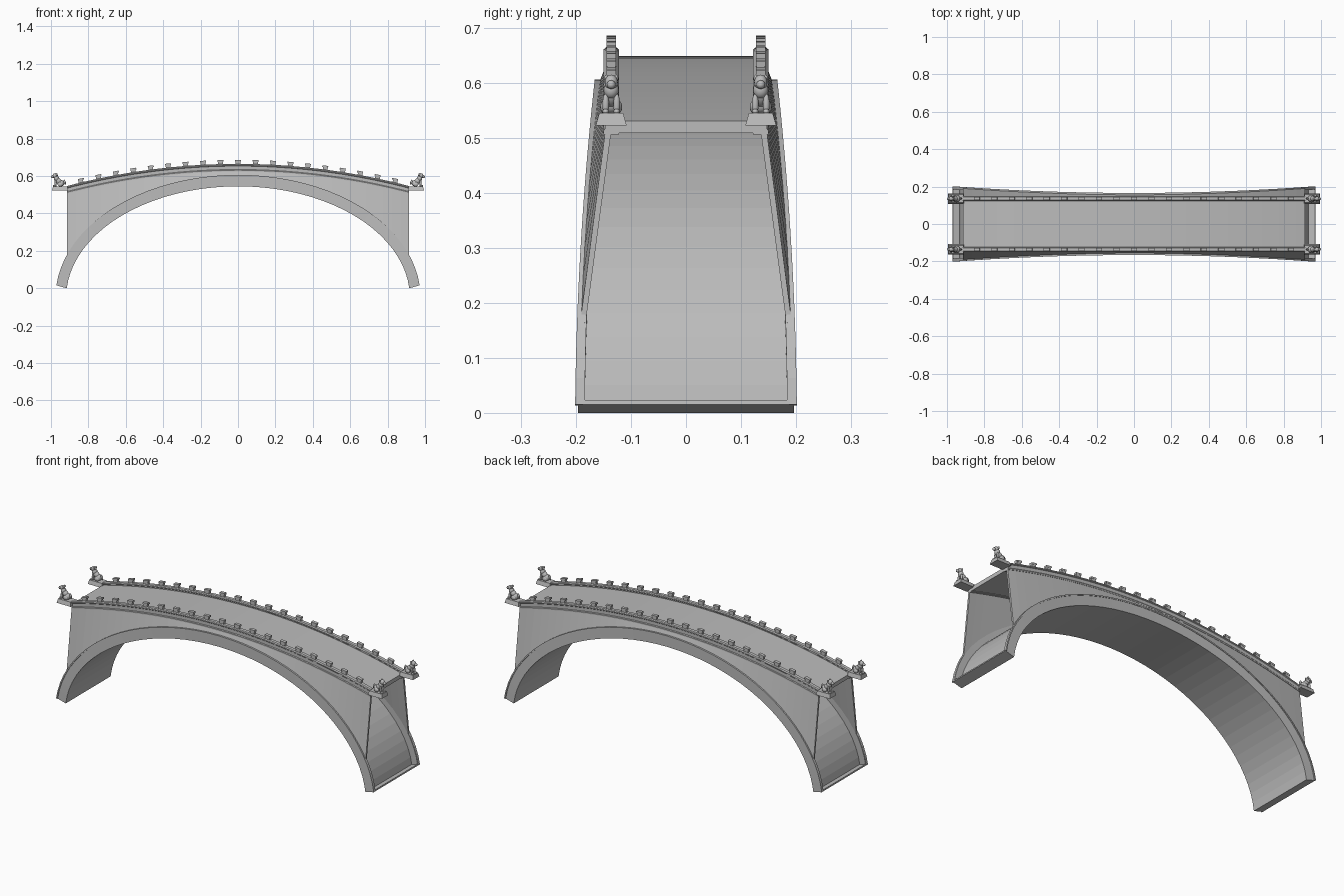
import bpy, bmesh, math
from mathutils import Matrix, Vector

cube = bpy.data.objects.get("Cube")
if cube:
    bpy.data.objects.remove(cube, do_unlink=True)

stone = bpy.data.materials.new("grey stone")
stone.use_nodes = True
stone.diffuse_color = (0.5, 0.5, 0.5, 1)
bsdf = stone.node_tree.nodes["Principled BSDF"]
bsdf.inputs["Base Color"].default_value = (0.5, 0.5, 0.5, 1)
bsdf.inputs["Roughness"].default_value = 0.8

SPAN = 0.914      # half length of deck
RAIL_Y = 0.136    # centre line of each parapet
N = 40


def finish(name, bm, smooth=False):
    bmesh.ops.recalc_face_normals(bm, faces=bm.faces)
    mesh = bpy.data.meshes.new(name)
    bm.to_mesh(mesh)
    bm.free()
    mesh.materials.append(stone)
    obj = bpy.data.objects.new(name, mesh)
    bpy.context.collection.objects.link(obj)
    if smooth:
        for p in mesh.polygons:
            p.use_smooth = True
    return obj


def loft(name, sections):
    """Skin a row of closed cross-sections and cap both ends."""
    bm = bmesh.new()
    rings = [[bm.verts.new(p) for p in s] for s in sections]
    n = len(rings[0])
    for a, b in zip(rings, rings[1:]):
        for i in range(n):
            j = (i + 1) % n
            bm.faces.new((a[i], a[j], b[j], b[i]))
    bm.faces.new(rings[0])
    bm.faces.new(rings[-1])
    return finish(name, bm)


def half_width(x):
    return 0.166 + 0.036 * (x / 0.97) ** 2


def deck_z(x):
    return 0.627 - 0.118 * (x / SPAN) ** 2


def extrados_z(x):
    return -0.05 + 0.655 * math.sqrt(1 - (x / 0.975) ** 2)


def arch_point(f, k):
    """Point at fraction f along the arch; k runs from intrados to extrados."""
    def ellipse(a, b, t0):
        t = t0 + f * (math.pi - 2 * t0)
        return Vector((a * math.cos(t), -0.05 + b * math.sin(t)))
    return ellipse(0.919, 0.595, 0.084).lerp(ellipse(0.975, 0.655, 0.1), k)


def arch_strip(name, f0, f1, count, k0, k1, edges):
    """Curved stone strip; edges gives its two y values from the half width."""
    sections = []
    for i in range(count + 1):
        f = f0 + (f1 - f0) * i / count
        lo, hi = arch_point(f, k0), arch_point(f, k1)
        ya, yb = edges(half_width(lo.x))
        sections.append([(lo.x, ya, lo.y), (lo.x, yb, lo.y),
                         (hi.x, yb, hi.y), (hi.x, ya, hi.y)])
    return loft(name, sections)


def deck_strip(name, profile):
    """Sweep a (y, height) profile along the deck curve."""
    xs = [SPAN * (2 * i / N - 1) for i in range(N + 1)]
    return loft(name, [[(x, y, deck_z(x) + h) for y, h in profile] for x in xs])


def add_box(bm, centre, size, rot=None, taper=1.0):
    m = Matrix.Translation(centre) @ (rot or Matrix()) @ Matrix.Diagonal((*size, 1))
    made = bmesh.ops.create_cube(bm, size=1)["verts"]
    for v in made:
        if v.co.z > 0:
            v.co.y *= taper
            v.co.x *= 0.5 + taper / 2
        v.co = m @ v.co


def add_ball(bm, centre, radii, tilt=0.0):
    m = (Matrix.Translation(centre) @ Matrix.Rotation(tilt, 4, 'Y')
         @ Matrix.Diagonal((*radii, 1)))
    bmesh.ops.create_uvsphere(bm, u_segments=16, v_segments=10, radius=1, matrix=m)


# Thin vault, with closing sills at both feet
arch_strip("arch_vault", 0, 1, N, 0, 0.35, lambda w: (-w + 0.005, w - 0.005))
arch_strip("right_foot_sill", 0, 0.004, 1, 0, 1, lambda w: (-w + 0.005, w - 0.005))
arch_strip("left_foot_sill", 0.996, 1, 1, 0, 1, lambda w: (-w + 0.005, w - 0.005))

# Deck slab
deck_strip("deck", [(-0.147, 0), (0.147, 0), (0.147, 0.022), (-0.147, 0.022)])

for side, label in ((-1, "front"), (1, "back")):
    # Arch face ring with a thin raised lip along its outer edge
    arch_strip(label + "_arch_ring", 0, 1, N, 0, 1,
               lambda w: (side * (w - 0.014), side * (w - 0.002)))
    arch_strip(label + "_arch_lip", 0, 1, N, 0.9, 1.02,
               lambda w: (side * (w - 0.014), side * w))

    # Leaning spandrel wall between the ring and the deck
    wall = []
    for i in range(N + 1):
        x = SPAN * (2 * i / N - 1)
        low, w = extrados_z(x) - 0.01, half_width(x) - 0.006
        wall.append([(x, side * w, low), (x, side * (w - 0.01), low),
                     (x, side * 0.136, deck_z(x) + 0.002),
                     (x, side * 0.147, deck_z(x) + 0.002)])
    loft(label + "_spandrel_wall", wall)

    # Parapet: plinth course, body and wider coping
    half = [(0.014, -0.003), (0.014, 0.004), (0.011, 0.008), (0.011, 0.026),
            (0.014, 0.029), (0.014, 0.034), (0.009, 0.038)]
    outline = half + [(-y, h) for y, h in reversed(half)]
    deck_strip(label + "_parapet", [(side * RAIL_Y + y, h) for y, h in outline])

    # Row of small capped posts, standing square to the deck curve
    bm = bmesh.new()
    for i in range(-9, 10):
        x = i * 0.0933
        slope = math.atan(2 * 0.118 * x / SPAN ** 2)
        rot = Matrix.Rotation(slope, 4, 'Y')
        z = deck_z(x)
        add_box(bm, (x, side * RAIL_Y, z + 0.042), (0.026, 0.016, 0.02), rot)
        add_box(bm, (x, side * RAIL_Y, z + 0.055), (0.032, 0.018, 0.009), rot)
    finish(label + "_parapet_posts", bm)

    # Guardian animals facing outward on tapered plinths at both ends
    for end, end_label in ((1, "left"), (-1, "right")):
        y = side * RAIL_Y
        bm = bmesh.new()
        add_box(bm, (end * 0.951, y, 0.534), (0.086, 0.056, 0.022), taper=0.78)
        finish(f"{label}_{end_label}_plinth", bm)

        bm = bmesh.new()
        add_ball(bm, (end * 0.946, y, 0.561), (0.017, 0.017, 0.017))
        add_ball(bm, (end * 0.959, y, 0.573), (0.023, 0.014, 0.015), -end * 0.75)
        add_ball(bm, (end * 0.971, y, 0.587), (0.014, 0.014, 0.016))
        add_ball(bm, (end * 0.977, y, 0.601), (0.014, 0.012, 0.014))
        add_ball(bm, (end * 0.991, y, 0.597), (0.009, 0.008, 0.008))
        add_ball(bm, (end * 0.927, y, 0.567), (0.006, 0.005, 0.014), end * 0.3)
        for s in (-1, 1):
            add_ball(bm, (end * 0.975, y + s * 0.01, 0.561), (0.006, 0.006, 0.02))
            add_ball(bm, (end * 0.98, y + s * 0.01, 0.548), (0.01, 0.006, 0.005))
            add_ball(bm, (end * 0.95, y + s * 0.012, 0.556), (0.015, 0.008, 0.012))
            add_ball(bm, (end * 0.969, y + s * 0.009, 0.608), (0.005, 0.004, 0.007))
        finish(f"{label}_{end_label}_guardian", bm, smooth=True)
